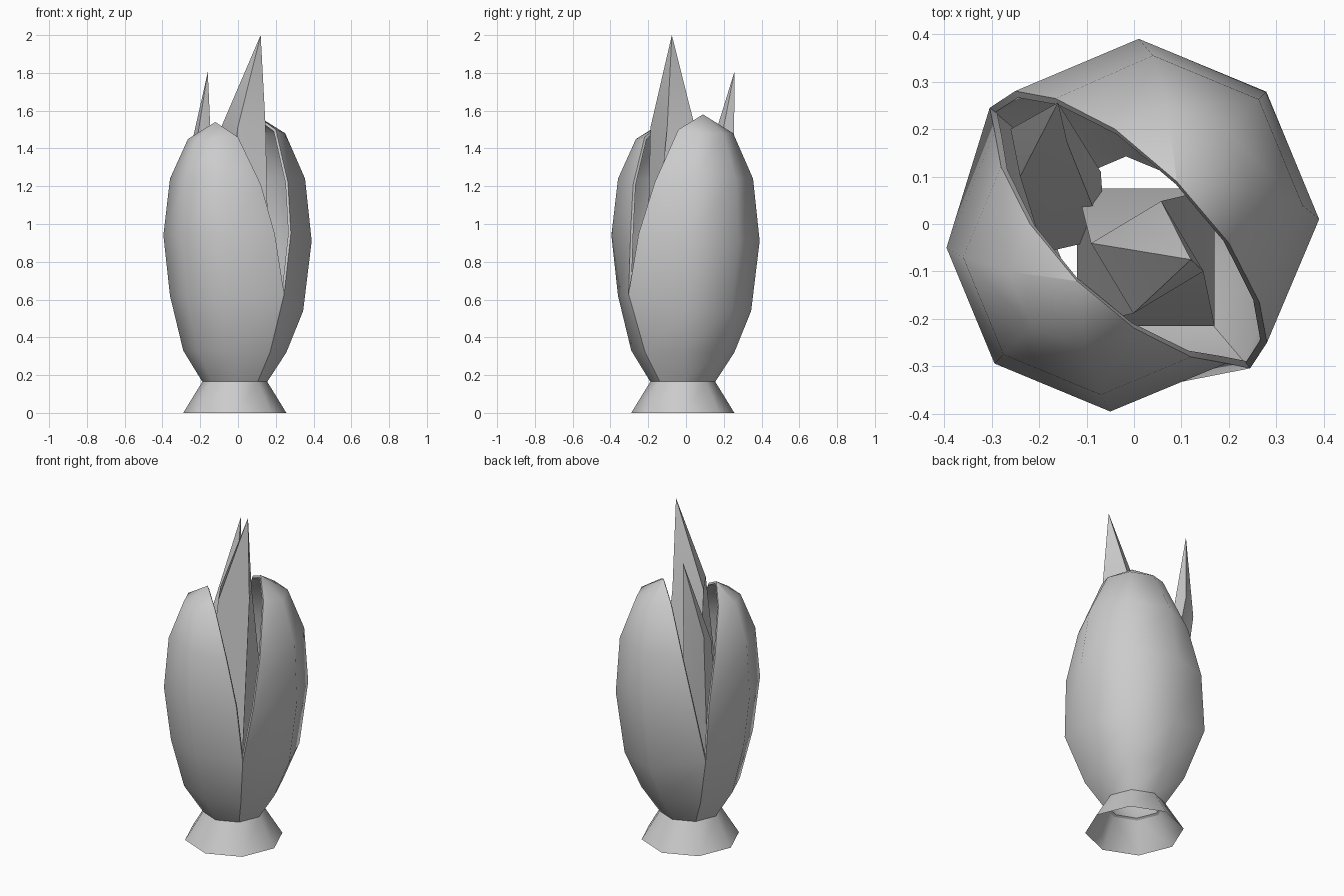
import bpy, bmesh, math
from mathutils import Vector

if "Cube" in bpy.data.objects:
    bpy.data.objects.remove(bpy.data.objects["Cube"])

R2 = math.sqrt(2)


def make(name, rings, closed=False, thickness=0.0, angle=50, cap=False):
    """Skin a stack of point rings into a mesh object."""
    bm = bmesh.new()
    rows = [[bm.verts.new(p) for p in ring] for ring in rings]
    n = len(rows[0])
    for a, b in zip(rows, rows[1:]):
        for i in range(n if closed else n - 1):
            j = (i + 1) % n
            bm.faces.new((a[i], a[j], b[j], b[i]))
    if cap:
        bm.faces.new(rows[0][::-1])
    bmesh.ops.remove_doubles(bm, verts=bm.verts, dist=1e-4)
    if cap:
        bmesh.ops.recalc_face_normals(bm, faces=bm.faces)
    me = bpy.data.meshes.new(name)
    bm.to_mesh(me)
    bm.free()
    ob = bpy.data.objects.new(name, me)
    bpy.context.collection.objects.link(ob)
    bpy.context.view_layer.objects.active = ob
    ob.select_set(True)
    if thickness:
        mod = ob.modifiers.new("shell", 'SOLIDIFY')
        mod.thickness = thickness
        mod.offset = -1
        bpy.ops.object.modifier_apply(modifier=mod.name)
    bpy.ops.object.shade_smooth_by_angle(angle=math.radians(angle))
    ob.select_set(False)
    return ob


def petal(name, side, profile):
    """Half pod. Row: z, centre shift, radius, lip (along slit, across slit, z)."""
    rings = []
    for z, c, r, s, d, ze in profile:
        k = r / R2
        lip = [((t * s + d) / R2, (-t * s + d) / R2, ze) for t in (1, -1)]
        mid = [(c + side * r, c, z), (c + side * k, c + side * k, z), (c, c + side * r, z)]
        if side > 0:
            ring = [lip[0]] + mid + [lip[1]]
        else:
            ring = [lip[1]] + mid + [lip[0]]
        rings.append(ring)
    return make(name, rings, thickness=0.015)


# Two pod halves that part towards the top
petal("back_petal", 1, [
    (0.165, -0.017, 0.172, 0.172, -0.024, 0.165),
    (0.32, -0.014, 0.27, 0.275, -0.033, 0.325),
    (0.54, 0.0, 0.345, 0.388, -0.042, 0.63),
    (0.91, 0.01, 0.38, 0.375, 0.021, 0.95),
    (1.24, 0.04, 0.315, 0.304, 0.07, 1.22),
    (1.48, 0.07, 0.18, 0.17, 0.113, 1.50),
    (1.58, 0.09, 0.0, 0.0, 0.127, 1.58)])
petal("front_petal", -1, [
    (0.165, -0.017, 0.172, 0.172, -0.024, 0.165),
    (0.33, -0.03, 0.26, 0.275, -0.033, 0.325),
    (0.62, -0.04, 0.32, 0.388, -0.042, 0.63),
    (0.94, -0.05, 0.345, 0.345, -0.07, 0.95),
    (1.24, -0.07, 0.29, 0.283, -0.113, 1.21),
    (1.45, -0.10, 0.165, 0.155, -0.155, 1.46),
    (1.54, -0.12, 0.0, 0.0, -0.17, 1.54)])


# Flared open foot
def ring(cx, cy, z, r, n, start=0.0):
    return [(cx + r * math.cos(start + 2 * math.pi * i / n),
             cy + r * math.sin(start + 2 * math.pi * i / n), z) for i in range(n)]


make("foot_skirt", [ring(-0.017, -0.017, 0.0, 0.273, 8),
                    ring(-0.017, -0.017, 0.165, 0.172, 8)], closed=True)

# Inner crystals: square base, turned shoulder, off-centre tip
make("tall_spike", [ring(0.025, -0.07, 0.40, 0.205, 4, math.radians(45)),
                    ring(0.028, -0.07, 1.51, 0.122, 4, math.radians(76)),
                    [(0.12, -0.075, 2.0)] * 4], closed=True, cap=True)
make("short_spike", [
    [(-0.07, 0.11, 0.45), (-0.21, 0.09, 0.45), (-0.19, -0.06, 0.45), (-0.06, -0.03, 0.45)],
    [(-0.16, 0.255, 1.42), (-0.26, 0.20, 1.36), (-0.24, 0.10, 1.30), (-0.14, 0.17, 1.36)],
    [(-0.16, 0.256, 1.805)] * 4], closed=True, cap=True)
